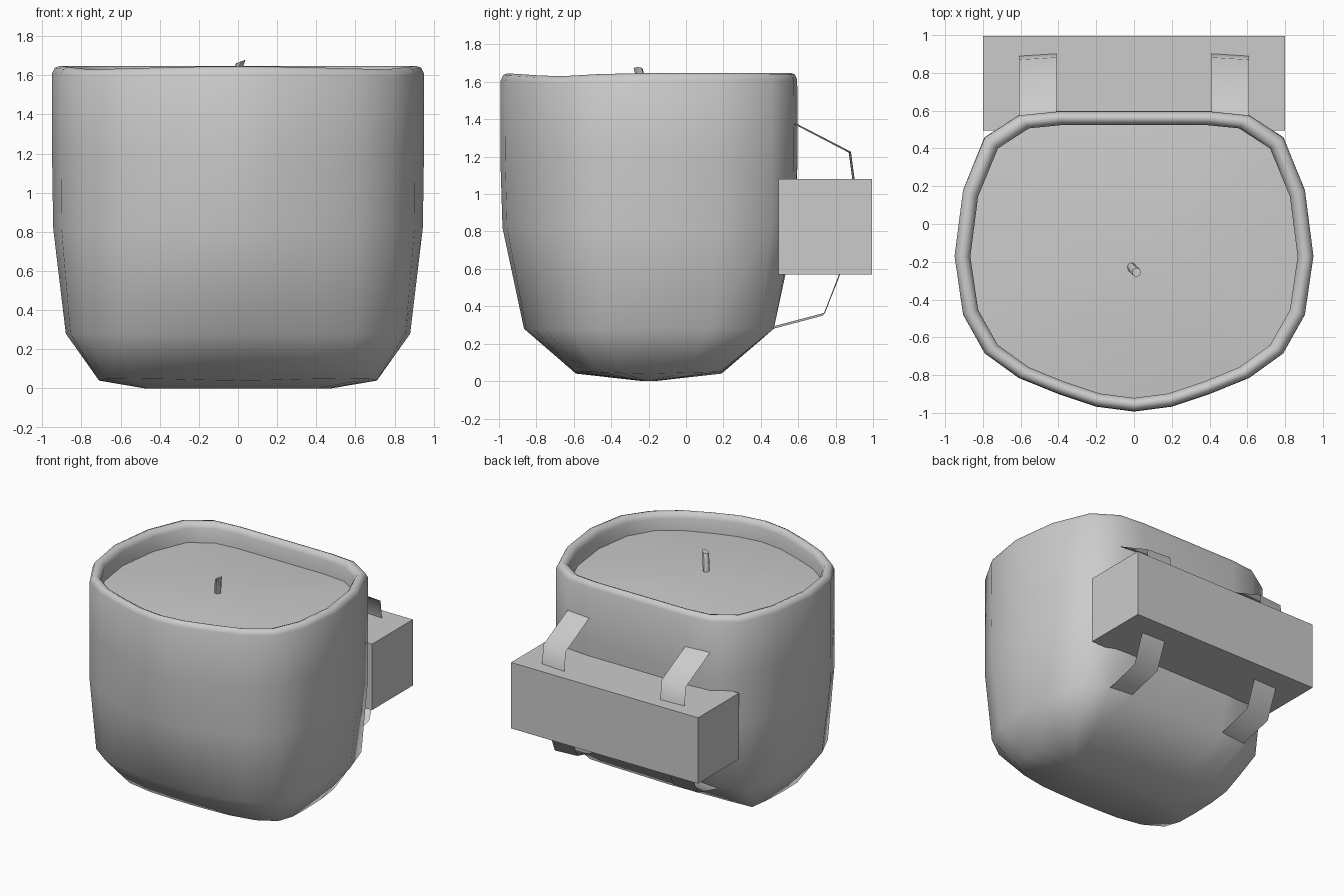
import bpy, bmesh, math
from mathutils import Vector

if "Cube" in bpy.data.objects:
    bpy.data.objects.remove(bpy.data.objects["Cube"])

CY = -0.2  # centre line of the tub


def finish(name, bm, smooth=None):
    bmesh.ops.recalc_face_normals(bm, faces=bm.faces)
    me = bpy.data.meshes.new(name)
    bm.to_mesh(me)
    bm.free()
    ob = bpy.data.objects.new(name, me)
    bpy.context.collection.objects.link(ob)
    if smooth:
        bpy.ops.object.select_all(action='DESELECT')
        ob.select_set(True)
        bpy.context.view_layer.objects.active = ob
        bpy.ops.object.shade_smooth_by_angle(angle=math.radians(smooth))
    return ob


# D-shaped outline: right half, front to back, mirrored to the left
half = [(0, -.993), (.2, -.967), (.4, -.9), (.61, -.815), (.79, -.685), (.905, -.48),
        (.95, -.17), (.905, .18), (.79, .46), (.61, .577), (.41, .597), (0, .597)]
outline = half + [(-x, y) for x, y in half[-2:0:-1]]


# One loop of the outline: bulge fills out the corners, dip lowers the front corners,
# lift raises the corners
def ring(bm, sx, sy, z, bulge=0.0, dip=0.0, lift=0.0):
    verts = []
    for x, y in outline:
        diag = math.sin(2 * math.atan2(y - CY, x)) ** 2
        k = 1 + bulge * diag
        px = max(-.95 * sx, min(.95 * sx, x * sx * k))
        dy = max(-.793 * sy, min(.797 * sy, (y - CY) * sy * k))
        pz = z - dip * math.exp(-((y + .7) / .22) ** 2) + lift * diag
        verts.append(bm.verts.new((px, CY + dy, pz)))
    return verts


def bridge(bm, a, b):
    n = len(a)
    for i in range(n):
        bm.faces.new((a[i], a[(i + 1) % n], b[(i + 1) % n], b[i]))


# Tub: tapered wall, rounded lip and short inner wall
bm = bmesh.new()
rings = [ring(bm, .5, .04, 0), ring(bm, .747, .49, .04, .18, lift=.01),
         ring(bm, .926, .84, .28, .07), ring(bm, .994, .985, .82, .01), ring(bm, 1, 1, 1.2)]
for s, z in [(1, 1.61), (.985, 1.638), (.958, 1.648), (.93, 1.638), (.912, 1.606), (.912, 1.45)]:
    rings.append(ring(bm, s, s - .003, z, dip=.018 if z > 1.5 else 0))
for a, b in zip(rings, rings[1:]):
    bridge(bm, a, b)
bm.faces.new(rings[0])
finish("tub", bm, 50)

# Filling surface, slightly domed
bm = bmesh.new()
edge = ring(bm, .92, .917, 1.495)
mid = ring(bm, .5, .5, 1.525)
bridge(bm, edge, mid)
c = bm.verts.new((0, CY, 1.54))
for i in range(len(mid)):
    bm.faces.new((mid[i], mid[(i + 1) % len(mid)], c))
finish("filling", bm, 40)

# Wick: bent stub on the filling
bm = bmesh.new()
path = [(-.018, -.222, 1.5), (-.003, -.24, 1.62), (.014, -.256, 1.67)]
loops = []
for p in path:
    loops.append([bm.verts.new(Vector(p) + Vector((.024 * math.cos(t), .024 * math.sin(t),
                  .009 * math.cos(t)))) for t in [k * math.tau / 8 for k in range(8)]])
bridge(bm, loops[0], loops[1])
bridge(bm, loops[1], loops[2])
bm.faces.new(loops[2])
finish("wick", bm, 45)

# Box carried on the back
bm = bmesh.new()
bmesh.ops.create_cube(bm, size=1)
bmesh.ops.scale(bm, vec=(1.6, .5, .51), verts=bm.verts)
bmesh.ops.translate(bm, vec=(0, .745, .825), verts=bm.verts)
finish("back_box", bm)

# Straps: flat bands bent from the tub to the box, above and below on both sides
upper = [(.575, 1.375), (.87, 1.222), (.893, 1.05)]
lower = [(.455, .277), (.732, .35), (.83, .6)]
for side, sx in (("right", 1), ("left", -1)):
    for part, prof, rise in (("upper", upper, .004), ("lower", lower, .016)):
        bm = bmesh.new()
        outer = [bm.verts.new((sx * .61, y, z)) for y, z in prof]
        inner = [bm.verts.new((sx * .41, y + .012, z + rise)) for y, z in prof]
        for i in range(len(prof) - 1):
            bm.faces.new((outer[i], outer[i + 1], inner[i + 1], inner[i]))
        finish(f"{part}_strap_{side}", bm, 80)
